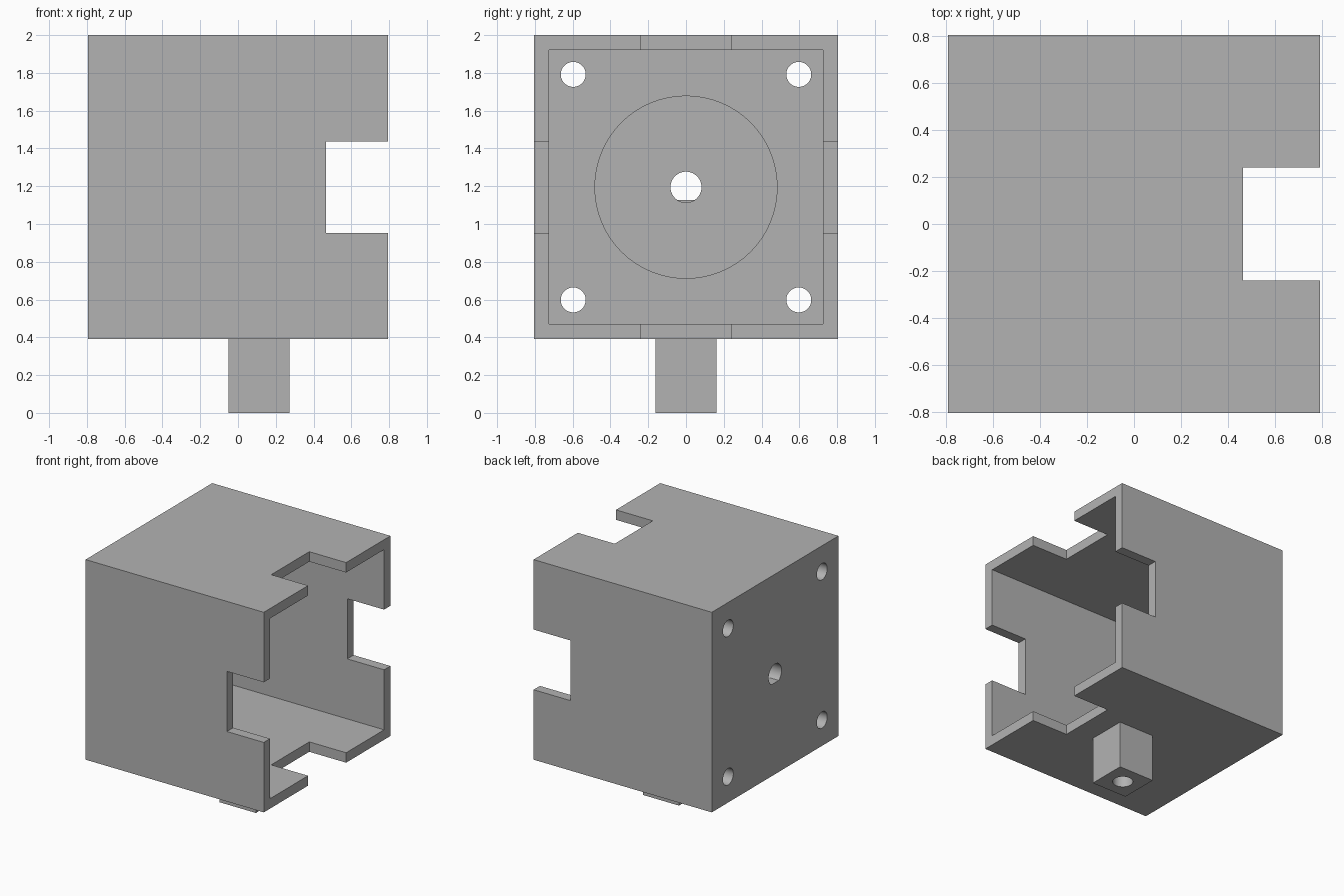
import bpy, math
from mathutils import Matrix

old = bpy.data.objects.get("Cube")
if old:
    bpy.data.objects.remove(old, do_unlink=True)

grey = bpy.data.materials.new("plain grey")
grey.use_nodes = True
GREY = (0.45, 0.45, 0.45, 1)
grey.diffuse_color = GREY
grey.node_tree.nodes["Principled BSDF"].inputs["Base Color"].default_value = GREY

MID = 1.195      # height of the housing centre
HX, HY = 0.793, 0.805
WALL = 0.08


def box(name, x, y, z):
    """Box from (low, high) pairs."""
    spans = (x, y, z)
    bpy.ops.mesh.primitive_cube_add(size=1)
    ob = bpy.context.object
    ob.name = name
    size = Matrix.Diagonal([b - a for a, b in spans] + [1])
    place = Matrix.Translation([(a + b) / 2 for a, b in spans])
    ob.data.transform(place @ size)
    ob.data.materials.append(grey)
    return ob


def cylinder(name, radius, depth, loc, along_x=True):
    bpy.ops.mesh.primitive_cylinder_add(vertices=64, radius=radius, depth=depth)
    ob = bpy.context.object
    ob.name = name
    turn = Matrix.Rotation(math.pi / 2, 4, 'Y') if along_x else Matrix()
    ob.data.transform(Matrix.Translation(loc) @ turn)
    ob.data.materials.append(grey)
    return ob


def combine(ob, other, operation='DIFFERENCE'):
    """Apply a boolean and remove the helper."""
    other.hide_render = True
    mod = ob.modifiers.new("combine", 'BOOLEAN')
    mod.operation = operation
    mod.solver = 'EXACT'
    mod.object = other
    bpy.context.view_layer.objects.active = ob
    bpy.ops.object.modifier_apply(modifier=mod.name)
    bpy.data.objects.remove(other, do_unlink=True)


# Hollow housing, open on the +x side
housing = box("housing", (-HX, HX), (-HY, HY), (MID - HY, MID + HY))
inner = HY - WALL
combine(housing, box("cavity", (-HX + WALL, 1), (-inner, inner),
                     (MID - inner, MID + inner)))

# Notches in the rims of all four side walls
NOTCH = 0.242
combine(housing, box("side_notch", (0.465, 1), (-1, 1), (MID - NOTCH, MID + NOTCH)))
combine(housing, box("top_notch", (0.465, 1), (-NOTCH, NOTCH), (0, 2.2)))

# Round boss on the inside of the end wall
combine(housing, cylinder("boss", 0.485, 0.12, (-HX + 0.1, 0, MID)), 'UNION')

# Corner screw holes
for y in (-0.597, 0.597):
    for z in (-0.597, 0.597):
        combine(housing, cylinder("screw_hole", 0.066, 0.4, (-HX, y, MID + z)))

# Shaft hole: flat-sided through the wall, round through the boss
shaft = cylinder("shaft_hole", 0.082, 0.6, (-HX, 0, MID))
combine(shaft, box("shaft_flat", (-2, -HX + WALL), (-0.2, 0.2),
                   (MID - 0.2, MID - 0.068)))
combine(housing, shaft)

# Square mounting peg with a bored hole underneath
peg = box("mounting_peg", (-0.05, 0.272), (-0.161, 0.161), (0, MID - HY + 0.03))
combine(peg, cylinder("peg_hole", 0.077, 0.64, (0.111, 0, 0), along_x=False))

for ob in (housing, peg):
    bpy.ops.object.select_all(action='DESELECT')
    ob.select_set(True)
    bpy.context.view_layer.objects.active = ob
    bpy.ops.object.shade_smooth_by_angle(angle=math.radians(30))
